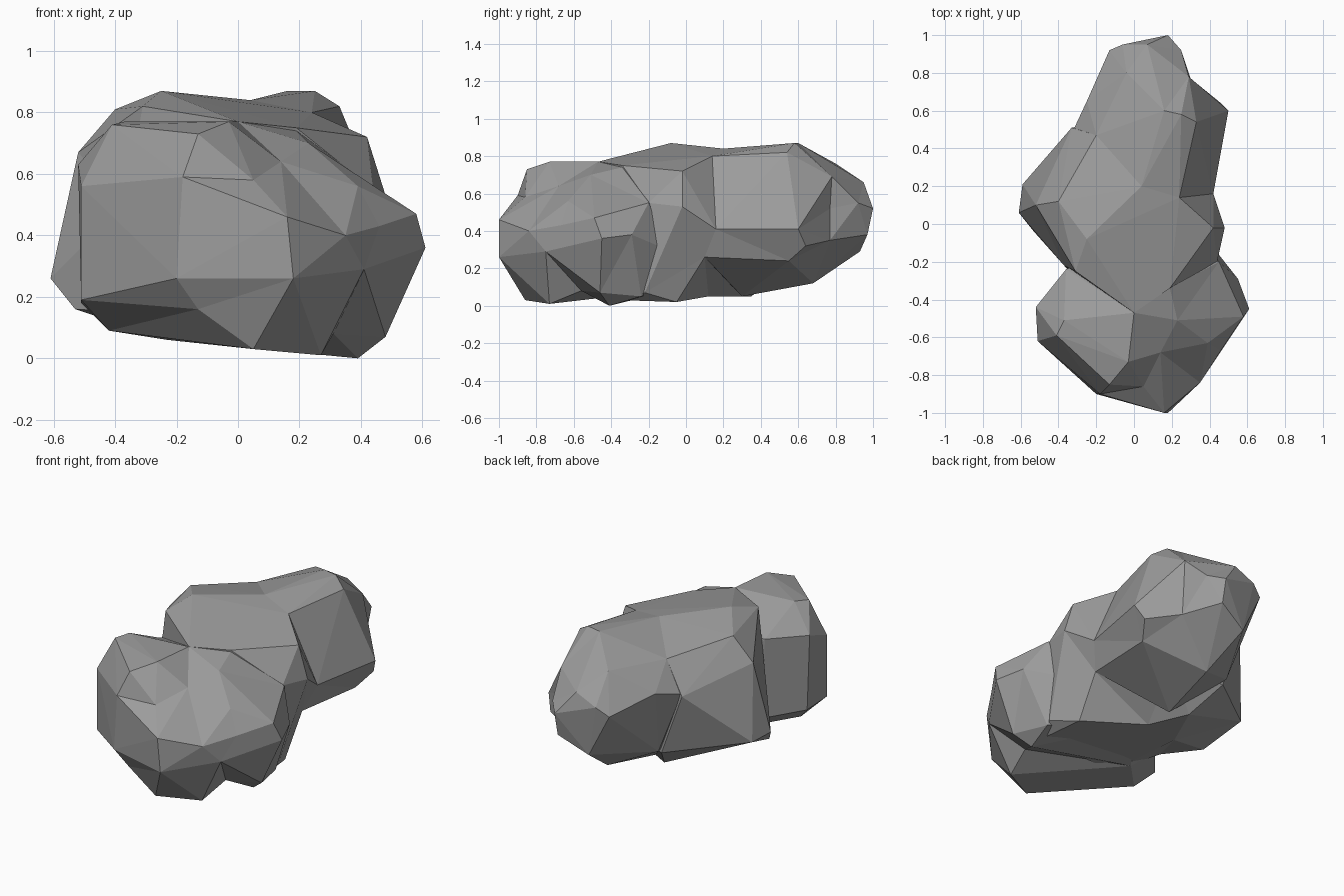
import bpy
import bmesh
from mathutils import Vector

default_cube = bpy.data.objects.get("Cube")
if default_cube:
    bpy.data.objects.remove(default_cube, do_unlink=True)


def make_material(name, value):
    material = bpy.data.materials.new(name)
    material.use_nodes = True
    colour = (value, value, value, 1)
    material.diffuse_color = colour
    shader = next(n for n in material.node_tree.nodes if n.type == "BSDF_PRINCIPLED")
    shader.inputs["Base Color"].default_value = colour
    shader.inputs["Roughness"].default_value = 0.9
    return material


def make_lobe(name, centre, stretch, corners, material):
    """Skin chiselled corners: connect them on a sphere, then move them out to their
    real positions, which allows hollows between the ridges."""
    centre = Vector(centre)
    bm = bmesh.new()
    targets = []
    for corner in corners:
        offset = Vector(corner) - centre
        direction = Vector([o / s for o, s in zip(offset, stretch)]).normalized()
        targets.append((bm.verts.new(direction), Vector(corner)))
    bmesh.ops.convex_hull(bm, input=list(bm.verts))
    for vert, position in targets:
        if vert.is_valid:
            vert.co = position
    loose = [v for v in bm.verts if not v.link_faces]
    bmesh.ops.delete(bm, geom=loose, context="VERTS")
    bmesh.ops.recalc_face_normals(bm, faces=list(bm.faces))
    mesh = bpy.data.meshes.new(name)
    bm.to_mesh(mesh)
    bm.free()
    mesh.materials.append(material)
    obj = bpy.data.objects.new(name, mesh)
    bpy.context.collection.objects.link(obj)
    return obj


stone = make_material("stone grey", 0.33)

# Front lobe: crown with its groove, outer faces, underside and the hidden back
front_crown = [
    (-.41, -.59, .76), (-.13, -.85, .73), (-.03, -.73, .77), (-.37, -.51, .77),
    (0, -.47, .77), (.23, -.51, .7), (.19, -.34, .74), (-.52, -.44, .63),
    (.05, -.86, .58), (.14, -.68, .64), (.39, -.63, .56),
]
front_sides = [
    (-.18, -.9, .59), (.16, -1, .46), (.35, -.84, .4), (-.51, -.62, .56),
    (-.51, -.62, .19), (-.2, -.9, .26), (.18, -1, .26), (.41, -.75, .29),
    (.61, -.45, .36), (.58, -.49, .47), (.46, -.67, .43), (.55, -.29, .38),
    (.45, -.2, .55), (-.51, -.43, .18),
]
front_underside = [
    (-.13, -.86, .16), (.05, -.86, .03), (.27, -.73, .01), (.31, -.56, .08),
    (.39, -.41, 0), (.48, -.46, .07), (.42, -.24, .05), (-.42, -.5, .09),
    (-.23, -.3, .06),
]
front_back = [
    (-.36, -.24, .64), (-.35, -.24, .16), (0, -.1, .7), (0, 0, .1), (.4, -.1, .3),
]
make_lobe("front_lobe", (.05, -.5, .4), (.5, .45, .4),
          front_crown + front_sides + front_underside + front_back, stone)

# Middle lobe: ridge, flanks, underside and the hidden ends
middle_ridge = [
    (-.25, -.08, .87), (-.4, .12, .81), (-.2, .47, .75), (-.31, -.25, .82),
    (0, -.47, .77), (.19, -.34, .75), (.24, .14, .8), (.04, .2, .84),
]
middle_flanks = [
    (.42, -.02, .72), (.48, -.02, .53), (.42, .16, .41), (.44, -.2, .55),
    (-.61, .06, .26), (-.59, .21, .25), (-.33, .51, .57), (-.37, -.22, .5),
    (-.52, .1, .67),
]
middle_underside = [
    (.36, .1, .26), (.35, -.05, .02), (0, .12, .05), (-.23, .07, .06),
    (-.53, -.04, .16), (-.2, .52, .2), (-.1, .35, .05), (-.37, -.22, .15),
    (.42, -.22, .07), (.37, -.35, .03), (-.2, -.42, .07),
]
middle_ends = [(.1, .45, .6), (.1, .45, .25), (0, -.45, .4)]
make_lobe("middle_lobe", (-.02, .05, .42), (.5, .45, .42),
          middle_ridge + middle_flanks + middle_underside + middle_ends, stone)

# Rear lobe: top, blocky right shoulder, tip, underside and the hidden front
rear_top = [
    (.04, .2, .84), (-.2, .47, .75), (.16, .6, .87), (.25, .58, .87), (-.04, .8, .76),
]
rear_shoulder = [
    (.24, .14, .8), (.33, .54, .82), (.42, .16, .41), (.5, .6, .41),
    (.46, .64, .32), (.29, .78, .69), (.29, .77, .52), (.3, .77, .35),
]
rear_tip = [
    (-.13, .92, .55), (.07, .95, .66), (.18, 1, .52), (.25, .92, .55),
    (.18, .97, .38), (0, .93, .29), (-.06, .95, .6), (-.25, .65, .62),
]
rear_underside = [
    (.4, .55, .24), (.36, .1, .26), (.05, .68, .12), (0, .3, .05), (-.2, .55, .22),
]
rear_front = [(-.32, .5, .58), (-.1, .15, .65), (-.1, .15, .2)]
make_lobe("rear_lobe", (.12, .5, .45), (.35, .5, .42),
          rear_top + rear_shoulder + rear_tip + rear_underside + rear_front, stone)
